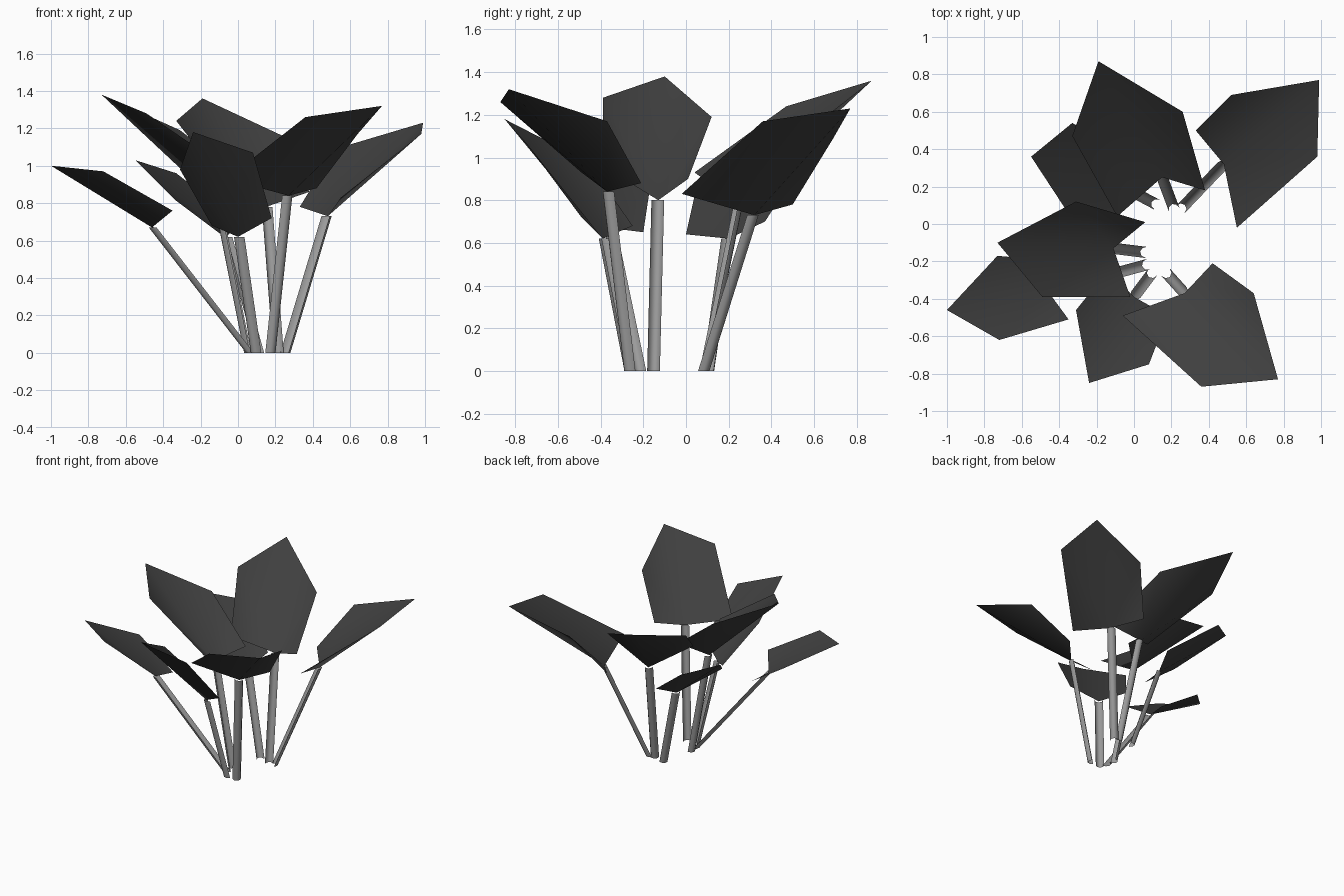
import bpy, bmesh, math
from mathutils import Vector

cube = bpy.data.objects.get("Cube")
if cube:
    bpy.data.objects.remove(cube, do_unlink=True)


def make_material(name, value):
    mat = bpy.data.materials.new(name)
    mat.use_nodes = True
    color = (value, value, value, 1)
    mat.diffuse_color = color
    mat.node_tree.nodes["Principled BSDF"].inputs["Base Color"].default_value = color
    return mat


leaf_mat = make_material("dark grey leaf", 0.05)
stem_mat = make_material("light grey stem", 0.33)


def finish(bm, name, mat):
    mesh = bpy.data.meshes.new(name)
    bm.to_mesh(mesh)
    bm.free()
    mesh.materials.append(mat)
    mesh.shade_smooth()
    obj = bpy.data.objects.new(name, mesh)
    bpy.context.collection.objects.link(obj)
    return obj


# Leaf blade: two halves folded along the midrib, cupped upwards
def make_leaf(name, tip, shoulder_a, lobe_a, base, lobe_b, shoulder_b):
    bm = bmesh.new()
    t, sa, la, b, lb, sb = [bm.verts.new(p) for p in
                            (tip, shoulder_a, lobe_a, base, lobe_b, shoulder_b)]
    for tri in ((b, t, sa), (b, sa, la), (b, sb, t), (b, lb, sb)):
        bm.faces.new(tri)
    bm.normal_update()
    if sum(f.normal.z for f in bm.faces) < 0:
        bmesh.ops.reverse_faces(bm, faces=bm.faces[:])
    return finish(bm, name, leaf_mat)


# Stem: open channel leaning out from the ground to the leaf base
def make_stem(name, foot, top, width=0.03, depth=0.035, steps=4):
    bm = bmesh.new()
    foot, top = Vector((*foot, 0)), Vector(top)
    lean = Vector((top.x - foot.x, top.y - foot.y, 0)).normalized()
    side = Vector((-lean.y, lean.x, 0))
    rows = []
    for centre in (foot, top):
        row = []
        for i in range(steps + 1):
            a = math.pi * i / steps
            offset = side * width * math.cos(a) + lean * depth * (math.sin(a) - 0.5)
            row.append(bm.verts.new(centre + offset))
        rows.append(row)
    for i in range(steps):
        bm.faces.new((rows[0][i], rows[0][i + 1], rows[1][i + 1], rows[1][i]))
    return finish(bm, name, stem_mat)


# Each plant shoot: stem foot, then tip, shoulder, lobe, base, lobe, shoulder
shoots = {
    "back": ((0.21, 0.09), (-0.19, 0.87, 1.36), (-0.33, 0.47, 1.24), (-0.09, 0.04, 0.93),
             (0.15, 0.25, 0.78), (0.38, 0.18, 0.86), (0.26, 0.6, 1.15)),
    "back_right": ((0.11, 0.11), (-0.55, 0.36, 1.03), (-0.34, 0.04, 0.82), (-0.1, 0, 0.64),
                   (-0.06, 0.2, 0.62), (0, 0.37, 0.7), (-0.33, 0.54, 0.96)),
    "back_left": ((0.26, 0.09), (0.99, 0.77, 1.23), (0.52, 0.69, 1.09), (0.33, 0.5, 0.78),
                  (0.48, 0.32, 0.73), (0.55, -0.02, 0.83), (0.98, 0.36, 1.17)),
    "front_left": ((0.18, -0.27), (0.77, -0.83, 1.32), (0.36, -0.87, 1.26), (-0.06, -0.49, 0.93),
                   (0.27, -0.37, 0.84), (0.42, -0.21, 0.88), (0.64, -0.37, 1.17)),
    "front": ((0.09, -0.27), (-0.24, -0.85, 1.18), (0.08, -0.75, 1.07), (0.18, -0.49, 0.72),
              (0, -0.39, 0.62), (-0.14, -0.25, 0.68), (-0.31, -0.46, 0.98)),
    "low_right": ((0.06, -0.22), (-1, -0.46, 1), (-0.72, -0.62, 0.97), (-0.35, -0.51, 0.76),
                  (-0.46, -0.36, 0.67), (-0.42, -0.2, 0.65), (-0.73, -0.17, 0.85)),
    "right": ((0.05, -0.15), (-0.73, -0.1, 1.38), (-0.31, 0.12, 1.19), (0.06, 0.01, 0.9),
              (-0.11, -0.13, 0.8), (-0.02, -0.39, 0.96), (-0.49, -0.39, 1.28)),
}
for place, (foot, *outline) in shoots.items():
    make_leaf(place + "_leaf", *outline)
    make_stem(place + "_stem", foot, outline[3])
